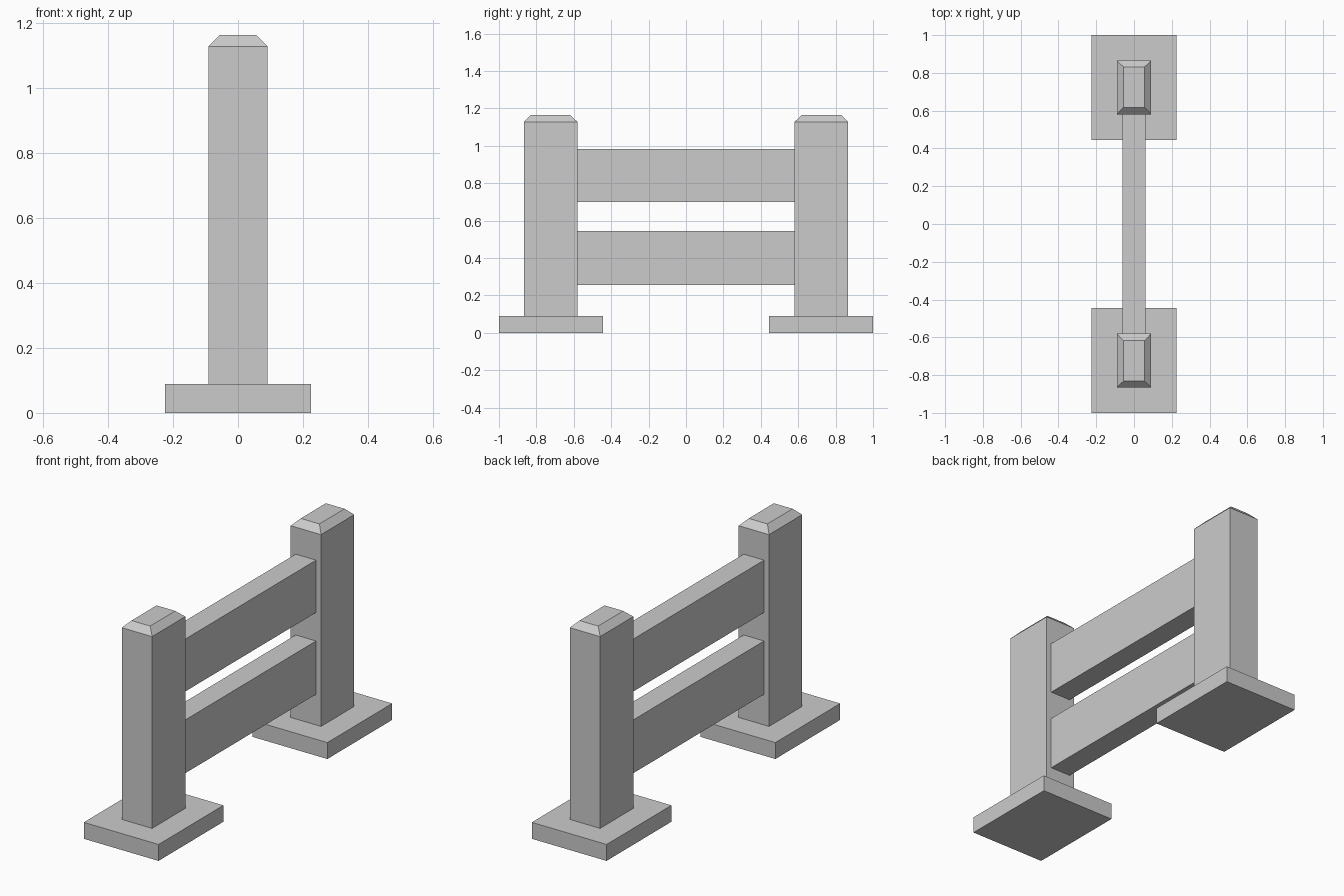
import bpy, bmesh

if "Cube" in bpy.data.objects:
    bpy.data.objects.remove(bpy.data.objects["Cube"])


def loft(name, sections):
    """Solid through stacked rectangles (half_x, y0, y1, z)."""
    bm = bmesh.new()
    rings = []
    for hx, y0, y1, z in sections:
        corners = [(-hx, y0), (hx, y0), (hx, y1), (-hx, y1)]
        rings.append([bm.verts.new((x, y, z)) for x, y in corners])
    for low, high in zip(rings, rings[1:]):
        for i in range(4):
            j = (i + 1) % 4
            bm.faces.new((low[i], low[j], high[j], high[i]))
    bm.faces.new(rings[0][::-1])
    bm.faces.new(rings[-1])
    bmesh.ops.recalc_face_normals(bm, faces=bm.faces)
    mesh = bpy.data.meshes.new(name)
    bm.to_mesh(mesh)
    bm.free()
    obj = bpy.data.objects.new(name, mesh)
    bpy.context.collection.objects.link(obj)
    return obj


for label, s in (("front", -1), ("back", 1)):
    def span(a, b):
        return tuple(sorted((s * a, s * b)))

    # Foot slab
    foot = span(0.445, 1.0)
    loft(label + "_foot", [(0.224, *foot, 0), (0.224, *foot, 0.089)])

    # Post with bevelled top
    body, tip = span(0.581, 0.865), span(0.617, 0.832)
    loft(label + "_post", [(0.091, *body, 0.089), (0.091, *body, 1.128),
                           (0.056, *tip, 1.163)])

# Horizontal rails between the posts
for label, z0, z1 in (("lower", 0.255, 0.544), ("upper", 0.698, 0.982)):
    loft(label + "_rail", [(0.061, -0.581, 0.581, z0),
                           (0.061, -0.581, 0.581, z1)])
